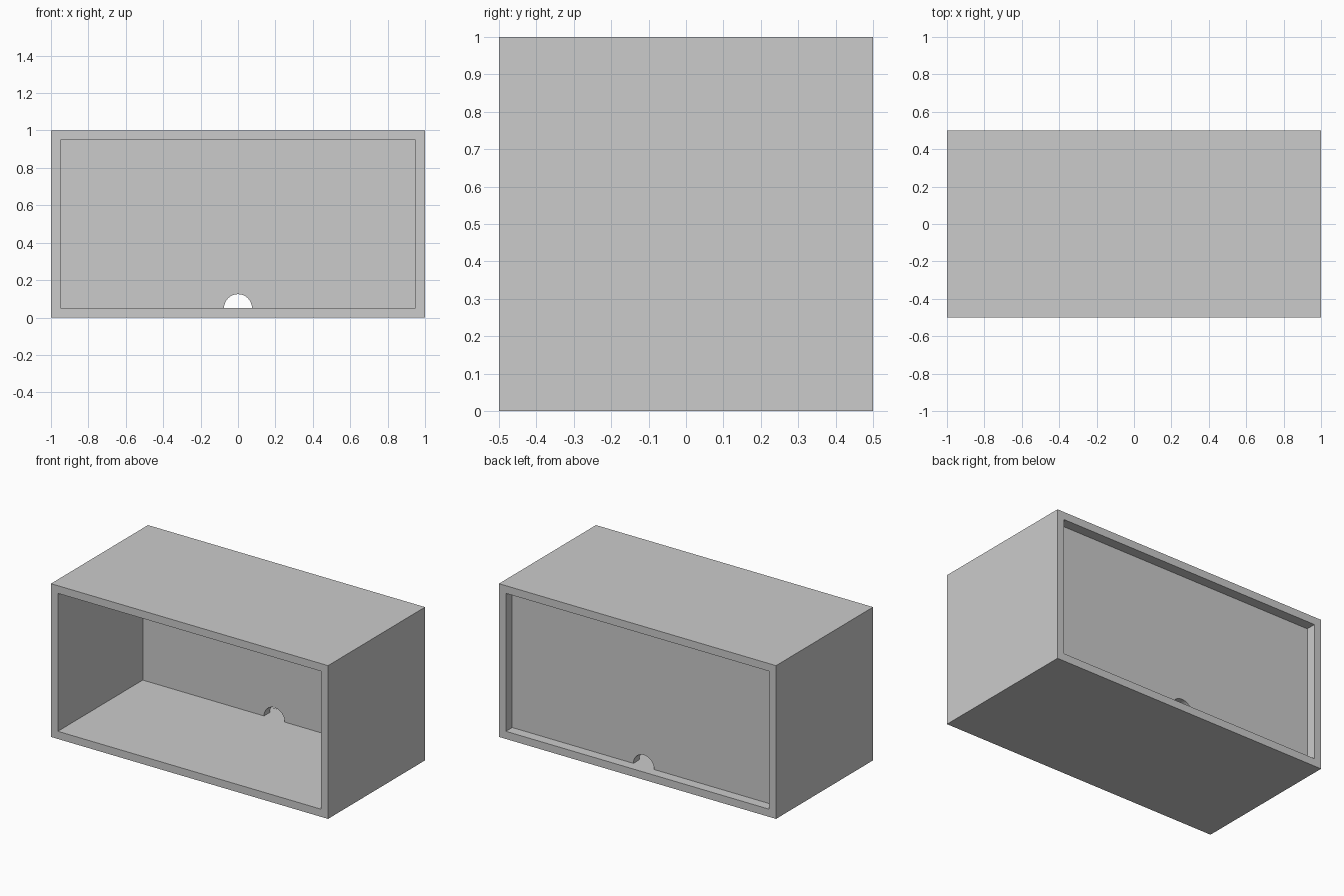
import bpy, bmesh
from math import pi, cos, sin

if "Cube" in bpy.data.objects:
    bpy.data.objects.remove(bpy.data.objects["Cube"])

W, D, H = 2.0, 1.0, 1.0       # outer size
T = 0.05                      # board thickness
PANEL_FRONT, PANEL_BACK = 0.375, 0.435
HOLE_R, HOLE_SEGMENTS = 0.075, 16


def add_object(name, bm):
    bmesh.ops.recalc_face_normals(bm, faces=bm.faces[:])
    mesh = bpy.data.meshes.new(name)
    bm.to_mesh(mesh)
    bm.free()
    obj = bpy.data.objects.new(name, mesh)
    bpy.context.collection.objects.link(obj)
    return obj


# Outer case: a box open at front and back, thickened inwards
bm = bmesh.new()
bmesh.ops.create_cube(bm, size=1)
for v in bm.verts:
    v.co = (v.co.x * W, v.co.y * D, (v.co.z + 0.5) * H)
open_ends = [f for f in bm.faces if abs(f.normal.y) > 0.9]
bmesh.ops.delete(bm, geom=open_ends, context='FACES_ONLY')
case = add_object("cabinet_case", bm)
# open tube: make sure its normals face outwards before thickening
if any(p.normal.z < 0 and p.center.z > 0.9 for p in case.data.polygons):
    case.data.flip_normals()
walls = case.modifiers.new("walls", 'SOLIDIFY')
walls.thickness = T
walls.offset = -1
walls.use_even_offset = True

# Recessed back panel with a half-round cable notch at the bottom
x, z0, z1 = W / 2 - T, T, H - T
arc = [(HOLE_R * cos(pi * (1 - i / HOLE_SEGMENTS)),
        z0 + HOLE_R * sin(pi * (1 - i / HOLE_SEGMENTS)))
       for i in range(HOLE_SEGMENTS + 1)]
outline = [(-x, z0)] + arc + [(x, z0), (x, z1), (-x, z1)]
bm = bmesh.new()
face = bm.faces.new([bm.verts.new((px, PANEL_FRONT, pz)) for px, pz in outline])
result = bmesh.ops.extrude_face_region(bm, geom=[face], use_keep_orig=True)
moved = [e for e in result['geom'] if isinstance(e, bmesh.types.BMVert)]
bmesh.ops.translate(bm, verts=moved, vec=(0, PANEL_BACK - PANEL_FRONT, 0))
panel = add_object("back_panel", bm)

# Smooth the notch only, keep the board edges sharp
bpy.ops.object.select_all(action='DESELECT')
panel.select_set(True)
bpy.context.view_layer.objects.active = panel
bpy.ops.object.shade_smooth_by_angle()
